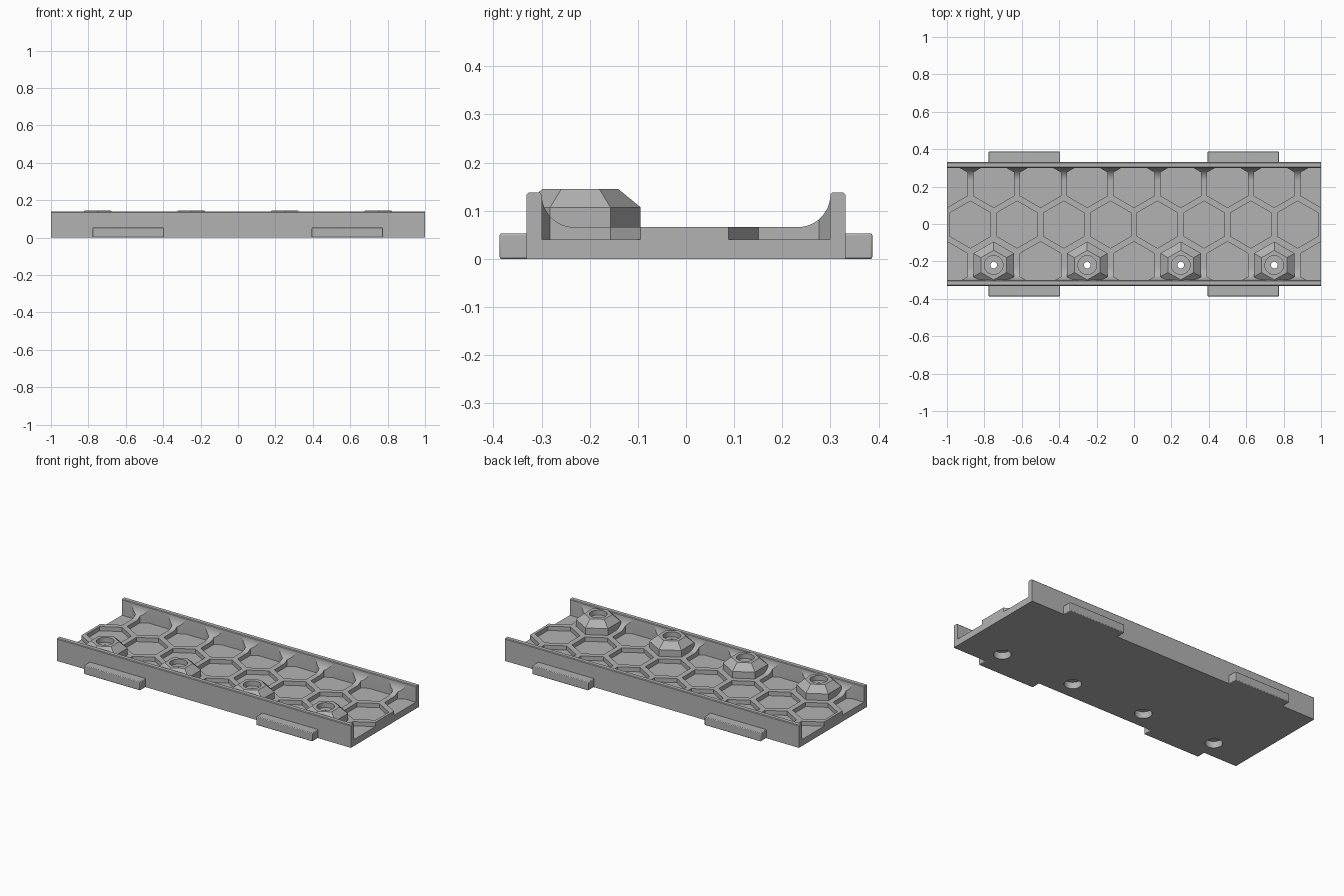
import bpy, bmesh, math
from mathutils import Vector

cube = bpy.data.objects.get("Cube")
if cube:
    bpy.data.objects.remove(cube)

WALL_Y, INNER_Y, WALL_Z = 0.331, 0.30, 0.138   # side walls
RIB_Z, FLOOR_Z = 0.066, 0.04                   # rib tops and pocket floors
HEX_R, PITCH, ROW_MID = 0.1255, 0.25, -0.003   # honeycomb layout
ROW_STEP = PITCH * math.sqrt(3) / 2
BOSS_Y = ROW_MID - ROW_STEP
BOSS_X = (-0.75, -0.25, 0.25, 0.75)

grey = bpy.data.materials.new("plain grey")
grey.use_nodes = True
grey.diffuse_color = (0.45, 0.45, 0.45, 1)
grey.node_tree.nodes["Principled BSDF"].inputs["Base Color"].default_value = (0.45, 0.45, 0.45, 1)


def finish(name, bm, cutter=False):
    bmesh.ops.recalc_face_normals(bm, faces=bm.faces)
    mesh = bpy.data.meshes.new(name)
    bm.to_mesh(mesh)
    bm.free()
    obj = bpy.data.objects.new(name, mesh)
    bpy.context.collection.objects.link(obj)
    mesh.materials.append(grey)
    obj.hide_render = cutter
    return obj


def extrude(bm, points, offset):
    """Sweep a closed outline along an offset."""
    face = bm.faces.new([bm.verts.new(p) for p in points])
    ext = bmesh.ops.extrude_face_region(bm, geom=[face])
    moved = [g for g in ext["geom"] if isinstance(g, bmesh.types.BMVert)]
    bmesh.ops.translate(bm, verts=moved, vec=offset)


def ring(x, y, z, r, n):
    """Regular outline with a corner pointing along y."""
    return [Vector((x + r * math.sin(math.tau * i / n), y + r * math.cos(math.tau * i / n), z))
            for i in range(n)]


def stack(bm, x, y, levels, n):
    """Closed column through (z, radius) levels."""
    rings = [[bm.verts.new(p) for p in ring(x, y, z, r, n)] for z, r in levels]
    for low, high in zip(rings, rings[1:]):
        for i in range(n):
            j = (i + 1) % n
            bm.faces.new((low[i], low[j], high[j], high[i]))
    bm.faces.new(rings[0][::-1])
    bm.faces.new(rings[-1])


def clip_y(bm, limit):
    """Trim everything beyond the given distance from the centre line."""
    for side in (-1, 1):
        bmesh.ops.bisect_plane(bm, geom=bm.verts[:] + bm.edges[:] + bm.faces[:],
                               plane_co=(0, side * limit, 0), plane_no=(0, side, 0),
                               clear_outer=True)
        bmesh.ops.holes_fill(bm, edges=[e for e in bm.edges if e.is_boundary], sides=0)


def boolean(target, other, operation):
    mod = target.modifiers.new(other.name, "BOOLEAN")
    mod.operation, mod.solver, mod.object = operation, "EXACT", other
    bpy.context.view_layer.objects.active = target
    bpy.ops.object.modifier_apply(modifier=mod.name)
    bpy.data.objects.remove(other)


# Tray: channel section with curved inner corners
bev = 0.004
fillet = WALL_Z - bev - RIB_Z
half = [(WALL_Y, 0), (WALL_Y, WALL_Z - bev), (WALL_Y - bev, WALL_Z), (INNER_Y + bev, WALL_Z)]
for i in range(13):
    a = math.pi / 2 * i / 12
    half.append((INNER_Y - fillet + fillet * math.cos(a), RIB_Z + fillet - fillet * math.sin(a)))
outline = half + [(-y, z) for y, z in reversed(half)]
bm = bmesh.new()
extrude(bm, [(-1, y, z) for y, z in outline], (2, 0, 0))
tray = finish("tray", bm)

# Honeycomb pockets
bm = bmesh.new()
for row in (-1, 0, 1):
    for i in range(8 if row == 0 else 9):
        x = -1 + PITCH * i + (PITCH / 2 if row == 0 else 0)
        if row == -1 and x in BOSS_X:
            continue
        stack(bm, x, ROW_MID + row * ROW_STEP, [(FLOOR_Z, HEX_R), (0.3, HEX_R)], 6)
clip_y(bm, INNER_Y - 0.0005)
boolean(tray, finish("pocket_cutter", bm, True), "DIFFERENCE")

# Chamfered hexagonal screw bosses
bm = bmesh.new()
for x in BOSS_X:
    stack(bm, x, BOSS_Y, [(0.02, HEX_R), (0.107, HEX_R), (0.145, 0.079)], 6)
clip_y(bm, INNER_Y + 0.005)
boolean(tray, finish("bosses", bm), "UNION")

# Screw holes, recessed from above and below
bm = bmesh.new()
for x in BOSS_X:
    stack(bm, x, BOSS_Y, [(-0.05, 0.048), (0.04, 0.048), (0.04, 0.018),
                          (0.115, 0.018), (0.115, 0.05), (0.2, 0.05)], 32)
boolean(tray, finish("hole_cutter", bm, True), "DIFFERENCE")

# Side tabs
tabs = []
for side, y_name in ((-1, "front"), (1, "back")):
    for x, x_name in ((-0.587, "right"), (0.585, "left")):
        bm = bmesh.new()
        bmesh.ops.create_cube(bm, size=1)
        bmesh.ops.scale(bm, verts=bm.verts, vec=(0.382, 0.076, 0.053))
        bmesh.ops.translate(bm, verts=bm.verts, vec=(x, side * 0.349, 0.0265))
        tab = finish(f"{y_name}_{x_name}_tab", bm)
        mod = tab.modifiers.new("soft_edges", "BEVEL")
        mod.width, mod.segments = 0.004, 2
        tabs.append(tab)

# Smooth the curved surfaces and keep edges crisp
bpy.ops.object.select_all(action="DESELECT")
for obj in [tray] + tabs:
    obj.select_set(True)
bpy.context.view_layer.objects.active = tray
bpy.ops.object.shade_smooth_by_angle(angle=math.radians(25))
